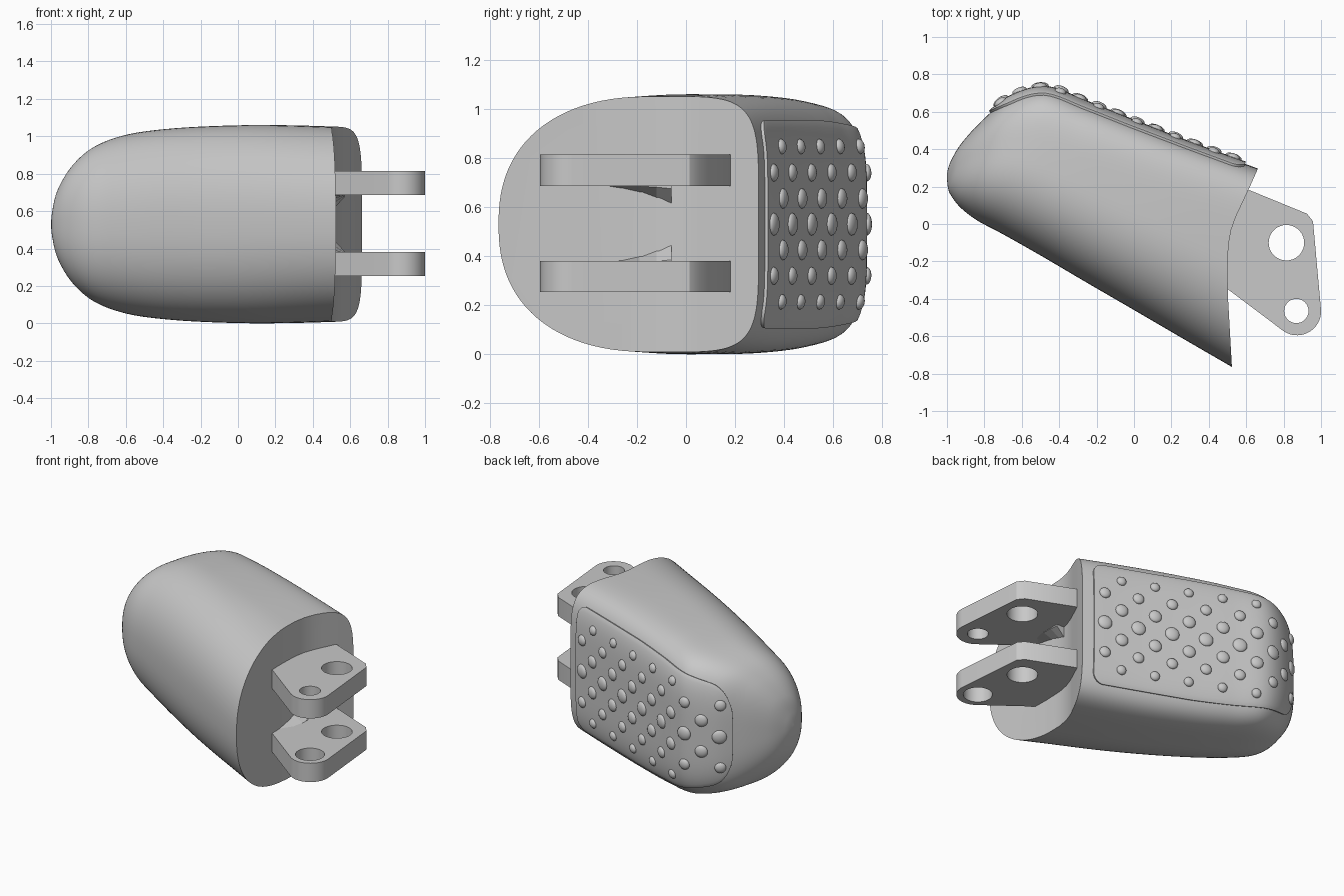
import bpy, bmesh, math
from mathutils import Vector, Matrix

cube = bpy.data.objects.get("Cube")
if cube:
    bpy.data.objects.remove(cube, do_unlink=True)

grey = bpy.data.materials.new("plain grey")
grey.use_nodes = True
grey.diffuse_color = (0.58, 0.58, 0.58, 1)
grey.node_tree.nodes["Principled BSDF"].inputs["Base Color"].default_value = (0.58, 0.58, 0.58, 1)
MID = 0.53


def add(name, bm):
    bmesh.ops.recalc_face_normals(bm, faces=bm.faces)
    mesh = bpy.data.meshes.new(name)
    bm.to_mesh(mesh)
    bm.free()
    mesh.materials.append(grey)
    obj = bpy.data.objects.new(name, mesh)
    bpy.context.collection.objects.link(obj)
    return obj


def activate(obj):
    bpy.ops.object.select_all(action='DESELECT')
    obj.select_set(True)
    bpy.context.view_layer.objects.active = obj


def smooth(obj, angle=35):
    activate(obj)
    bpy.ops.object.shade_smooth_by_angle(angle=math.radians(angle))


# Body sections: pad side x, y, nail side x, y, half height
SECTIONS = [
    (0.80, 0.245, 0.62, -0.82, 0.51), (0.62, 0.312, 0.30, -0.635, 0.522),
    (0.30, 0.428, 0.0, -0.46, 0.53), (0.0, 0.545, -0.25, -0.315, 0.525),
    (-0.25, 0.645, -0.50, -0.168, 0.51), (-0.47, 0.725, -0.70, -0.055, 0.48),
    (-0.66, 0.675, -0.84, 0.02, 0.42), (-0.80, 0.565, -0.93, 0.09, 0.325),
    (-0.92, 0.435, -0.98, 0.155, 0.20), (-0.98, 0.335, -0.995, 0.195, 0.09),
    (-1.0, 0.27, -1.0, 0.25, 0.01)]
LAST = len(SECTIONS) - 1


def section(t):
    """Smoothly interpolated section: pad point, centre, nail point, half height."""
    i = min(int(t), LAST - 1)
    f = t - i
    a, b, c, d = (SECTIONS[max(0, min(LAST, i + k))] for k in (-1, 0, 1, 2))
    v = [q + 0.5 * f * (r - p + f * (2 * p - 5 * q + 4 * r - s + f * (3 * (q - r) + s - p)))
         for p, q, r, s in zip(a, b, c, d)]
    pad, nail = Vector((v[0], v[1], MID)), Vector((v[2], v[3], MID))
    return pad, nail.lerp(pad, 0.52), nail, v[4]


def pad_power(t):
    return 5.5 - 0.2 * t if t < 5 else max(2.3, 4.5 - 0.55 * (t - 5))


# Fingertip body, lofted and cut off at the joint
STEPS, RING = 70, 96
bm = bmesh.new()
rings = []
for i in range(STEPS + 1):
    t = LAST * i / STEPS
    pad, mid, nail, h = section(t)
    ring = []
    for j in range(RING):
        c, s = math.cos(math.tau * j / RING), math.sin(math.tau * j / RING)
        n = pad_power(t) if c > 0 else 2.35
        p = mid.lerp(pad if c > 0 else nail, abs(c) ** (2 / n))
        p.z = MID + math.copysign(h * abs(s) ** (2 / n), s)
        ring.append(bm.verts.new(p))
    rings.append(ring)
for a, b in zip(rings, rings[1:]):
    for j in range(RING):
        k = (j + 1) % RING
        bm.faces.new((a[j], a[k], b[k], b[j]))
bm.faces.new(rings[0])
bm.faces.new(rings[-1])
body = add("fingertip_body", bm)

CUT = [(0.70, 0.38), (0.62, 0.20), (0.545, 0.04), (0.52, -0.03), (0.505, -0.11),
       (0.50, -0.25), (0.503, -0.4), (0.53, -0.88), (1.3, -0.88), (1.3, 0.38)]
bm = bmesh.new()
base = bm.faces.new([bm.verts.new((x, y, -0.3)) for x, y in CUT])
out = bmesh.ops.extrude_face_region(bm, geom=[base])
bmesh.ops.translate(bm, vec=(0, 0, 1.7), verts=[v for v in out["geom"] if isinstance(v, bmesh.types.BMVert)])
cutter = add("joint_cutter", bm)
cutter.hide_render = True
mod = body.modifiers.new("joint cut", 'BOOLEAN')
mod.operation, mod.solver, mod.object = 'DIFFERENCE', 'EXACT', cutter
activate(body)
bpy.ops.object.modifier_apply(modifier=mod.name)
bpy.data.objects.remove(cutter, do_unlink=True)
smooth(body)

# Distance along the pad side, measured from the joint
samples, total, prev = [], -0.19, section(0)[0]
for i in range(801):
    t = LAST * i / 800
    p = section(t)[0]
    total += (p - prev).length
    samples.append((total, t))
    prev = p


def t_at(d):
    for (d0, t0), (d1, t1) in zip(samples, samples[1:]):
        if d1 >= d:
            return t0 + (t1 - t0) * (d - d0) / (d1 - d0)
    return LAST


def pad_surface(d, z):
    t = t_at(d)
    pad, mid, nail, h = section(t)
    n = pad_power(t)
    p = mid.lerp(pad, max(0, 1 - min(1, abs(z) / h) ** n) ** (1 / n))
    p.z = MID + z
    return p


def pad_normal(d, z):
    e = 0.01
    along = pad_surface(d + e, z) - pad_surface(d - e, z)
    across = pad_surface(d, z + e) - pad_surface(d, z - e)
    n = across.cross(along).normalized()
    return n if n.dot(section(t_at(d))[0] - section(t_at(d))[2]) > 0 else -n


START, END, RAISE = 0.03, 1.50, 0.013


def pad_half(d):
    half = min(0.42, 0.8 * section(t_at(d))[3])
    for gap, r in ((d - START, 0.07), (END - d, 0.16)):
        if gap < r:
            half -= r * (1 - math.sqrt(max(0, 1 - ((r - gap) / r) ** 2)))
    return half


# Raised grip pad following the body, with rounded corners
bm = bmesh.new()
ROWS, COLS = 56, 30
grid = []
for i in range(ROWS + 1):
    d = START + (END - START) * (1 - math.cos(math.pi * i / ROWS)) / 2
    half = pad_half(d)
    row = []
    for j in range(COLS + 1):
        z = half * (2 * j / COLS - 1)
        row.append(bm.verts.new(pad_surface(d, z) + RAISE * pad_normal(d, z)))
    grid.append(row)
for a, b in zip(grid, grid[1:]):
    for j in range(COLS):
        bm.faces.new((a[j], a[j + 1], b[j + 1], b[j]))
pad_obj = add("grip_pad", bm)
if pad_obj.data.polygons[len(pad_obj.data.polygons) // 2].normal.y < 0:
    pad_obj.data.flip_normals()
mod = pad_obj.modifiers.new("thickness", 'SOLIDIFY')
mod.thickness, mod.offset = 0.03, -1
mod = pad_obj.modifiers.new("soft edge", 'BEVEL')
mod.width, mod.segments, mod.angle_limit = 0.009, 2, math.radians(50)
smooth(pad_obj, 50)

# Staggered grip bumps, smaller in the outer rows
bm = bmesh.new()
for row in range(-3, 4):
    z = row * 0.105
    r = 0.046 - 0.005 * abs(row)
    first = 0.10 if row % 2 == 0 else 0.21
    for k in range(7):
        d = first + 0.22 * k
        if d > END - 0.06 or abs(z) > pad_half(d) - 0.04:
            continue
        n = pad_normal(d, z)
        place = Matrix.Translation(pad_surface(d, z) + RAISE * n)
        turn = n.to_track_quat('Z', 'Y').to_matrix().to_4x4()
        bmesh.ops.create_uvsphere(bm, u_segments=20, v_segments=10, radius=1,
                                  matrix=place @ turn @ Matrix.Diagonal((r, r, 0.02, 1)))
smooth(add("grip_bumps", bm), 60)


# Hinge lugs: flat plates with two pin holes
def arc(x, y, r, a0, a1, n):
    return [(x + r * math.cos(math.radians(a0 + (a1 - a0) * i / n)),
             y + r * math.sin(math.radians(a0 + (a1 - a0) * i / n))) for i in range(n + 1)]


def lug(name, z, pin):
    outline = [(0.45, -0.31), (0.45, 0.2), (0.62, 0.18), (0.925, 0.055), (0.957, 0.015)]
    outline += arc(0.872, -0.467, 0.128, 4, -127, 20)
    curve = bpy.data.curves.new(name, 'CURVE')
    curve.dimensions, curve.fill_mode, curve.extrude = '2D', 'BOTH', 0.064
    for pts in (outline, arc(0.815, -0.1, 0.095, 0, 350, 35), arc(0.868, -0.465, pin, 0, 350, 35)):
        spline = curve.splines.new('POLY')
        spline.points.add(len(pts) - 1)
        for point, (x, y) in zip(spline.points, pts):
            point.co = (x, y, 0, 1)
        spline.use_cyclic_u = True
    curve.materials.append(grey)
    obj = bpy.data.objects.new(name, curve)
    obj.location.z = z
    bpy.context.collection.objects.link(obj)
    activate(obj)
    bpy.ops.object.convert(target='MESH')
    smooth(bpy.context.object, 30)


lug("upper_lug", 0.75, 0.065)
lug("lower_lug", 0.317, 0.09)

# Small hollow gussets on the inner faces of the lugs, tapering away from the joint
PROFILE = [(-0.06, 0.16), (-0.35, 0.16), (-0.27, 0.147), (-0.19, 0.128), (-0.12, 0.10), (-0.06, 0.06)]
for name, side in (("upper_gusset", 1), ("lower_gusset", -1)):
    bm = bmesh.new()
    near = [bm.verts.new((0.49, y, MID + side * z)) for y, z in PROFILE]
    far = [bm.verts.new((0.57, y, MID + side * (0.16 - 0.15 * (0.16 - z)))) for y, z in PROFILE]
    for k in range(len(PROFILE)):
        m = (k + 1) % len(PROFILE)
        bm.faces.new((near[k], near[m], far[m], far[k]))
    bm.faces.new(near)
    bm.faces.new(far)
    add(name, bm)
